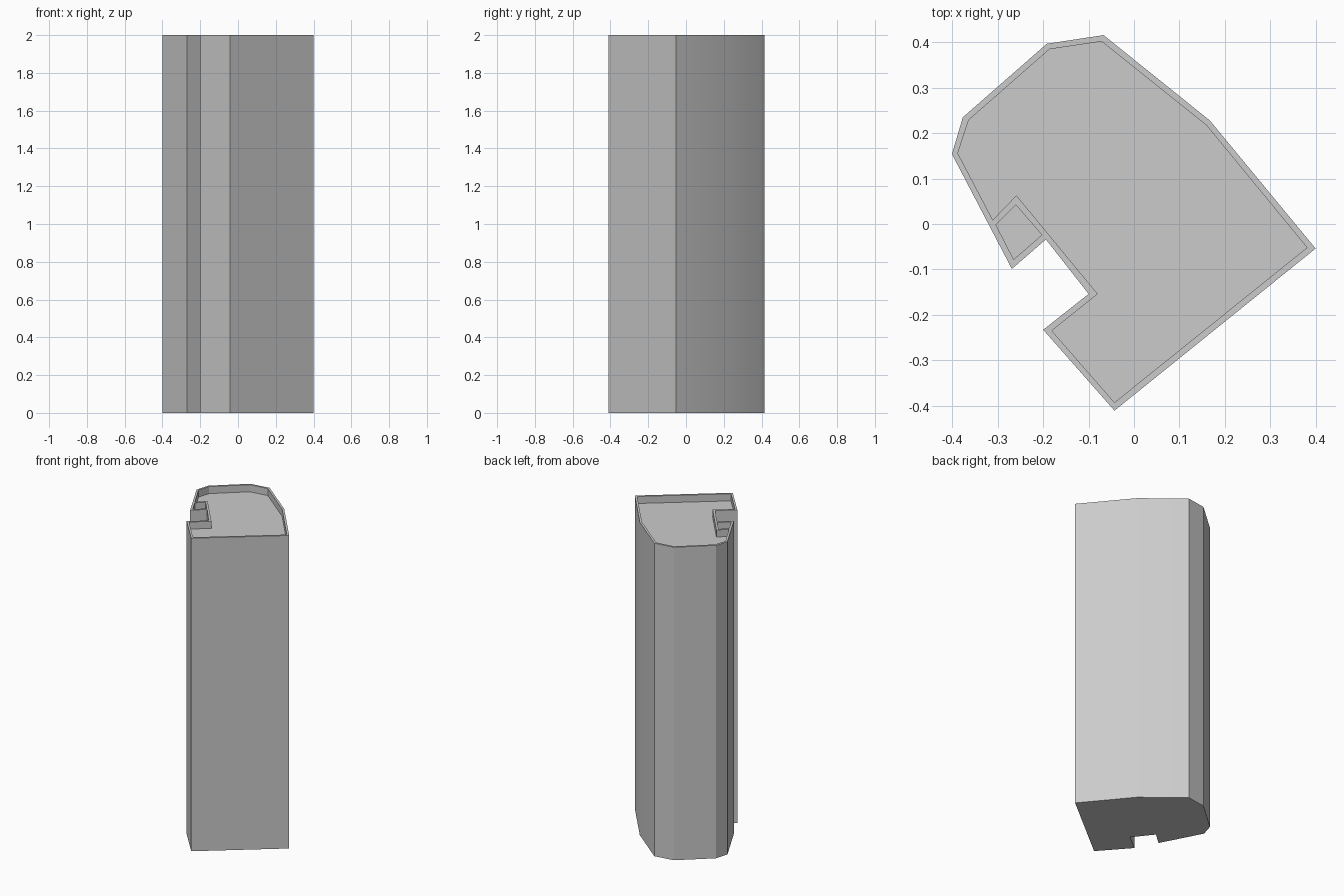
import bpy
import bmesh

HEIGHT = 2.0
ROOF_DEPTH = 0.045  # how far the roof sits below the parapet rim

# Plan outlines, in thousandths of a unit
OUTER_WALL = [(-67, 416), (-192, 397), (-377, 235), (-401, 154), (-269, -99),
              (-194, -34), (-100, -154), (-200, -233), (-43, -411),
              (400, -54), (167, 228)]
MAIN_ROOF = [(-71, 402), (-186, 385), (-364, 229), (-388, 156), (-311, 9),
             (-259, 63), (-80, -154), (-181, -235), (-43, -393),
             (381, -52), (159, 218)]
BAY_ROOF = [(-304, -2), (-260, 42), (-203, -24), (-265, -78)]


def prism(name, outline, bottom, top):
    """Make a closed upright prism from a plan outline."""
    bm = bmesh.new()
    base = bm.faces.new([bm.verts.new((x / 1000, y / 1000, bottom))
                         for x, y in outline])
    raised = bmesh.ops.extrude_face_region(bm, geom=[base], use_keep_orig=True)
    moved = [v for v in raised["geom"] if isinstance(v, bmesh.types.BMVert)]
    bmesh.ops.translate(bm, verts=moved, vec=(0, 0, top - bottom))
    bmesh.ops.recalc_face_normals(bm, faces=bm.faces)
    mesh = bpy.data.meshes.new(name)
    bm.to_mesh(mesh)
    bm.free()
    obj = bpy.data.objects.new(name, mesh)
    bpy.context.collection.objects.link(obj)
    return obj


def cut(target, cutter):
    """Subtract the cutter from the target and discard the cutter."""
    cutter.hide_render = True
    bpy.context.view_layer.objects.active = target
    mod = target.modifiers.new("roof_recess", 'BOOLEAN')
    mod.operation = 'DIFFERENCE'
    mod.solver = 'EXACT'
    mod.object = cutter
    bpy.ops.object.modifier_apply(modifier=mod.name)
    bpy.data.objects.remove(cutter, do_unlink=True)


default_cube = bpy.data.objects.get("Cube")
if default_cube:
    bpy.data.objects.remove(default_cube, do_unlink=True)

# Plain grey for the whole building
grey = bpy.data.materials.new("light_grey")
grey.use_nodes = True
colour = (0.6, 0.6, 0.6, 1)
grey.diffuse_color = colour
grey.node_tree.nodes["Principled BSDF"].inputs["Base Color"].default_value = colour

# Tower body with its sunken roofs behind a thin parapet
tower = prism("tower_block", OUTER_WALL, 0, HEIGHT)
tower.data.materials.append(grey)
for name, outline in (("main_roof_cutter", MAIN_ROOF), ("bay_roof_cutter", BAY_ROOF)):
    cut(tower, prism(name, outline, HEIGHT - ROOF_DEPTH, HEIGHT + ROOF_DEPTH))

# Every face keeps the single grey
while len(tower.data.materials) > 1:
    tower.data.materials.pop()
for face in tower.data.polygons:
    face.material_index = 0

# Soften only the shallow bend on the curved back wall
bpy.ops.object.select_all(action='DESELECT')
tower.select_set(True)
bpy.context.view_layer.objects.active = tower
bpy.ops.object.shade_smooth_by_angle(angle=0.5)
